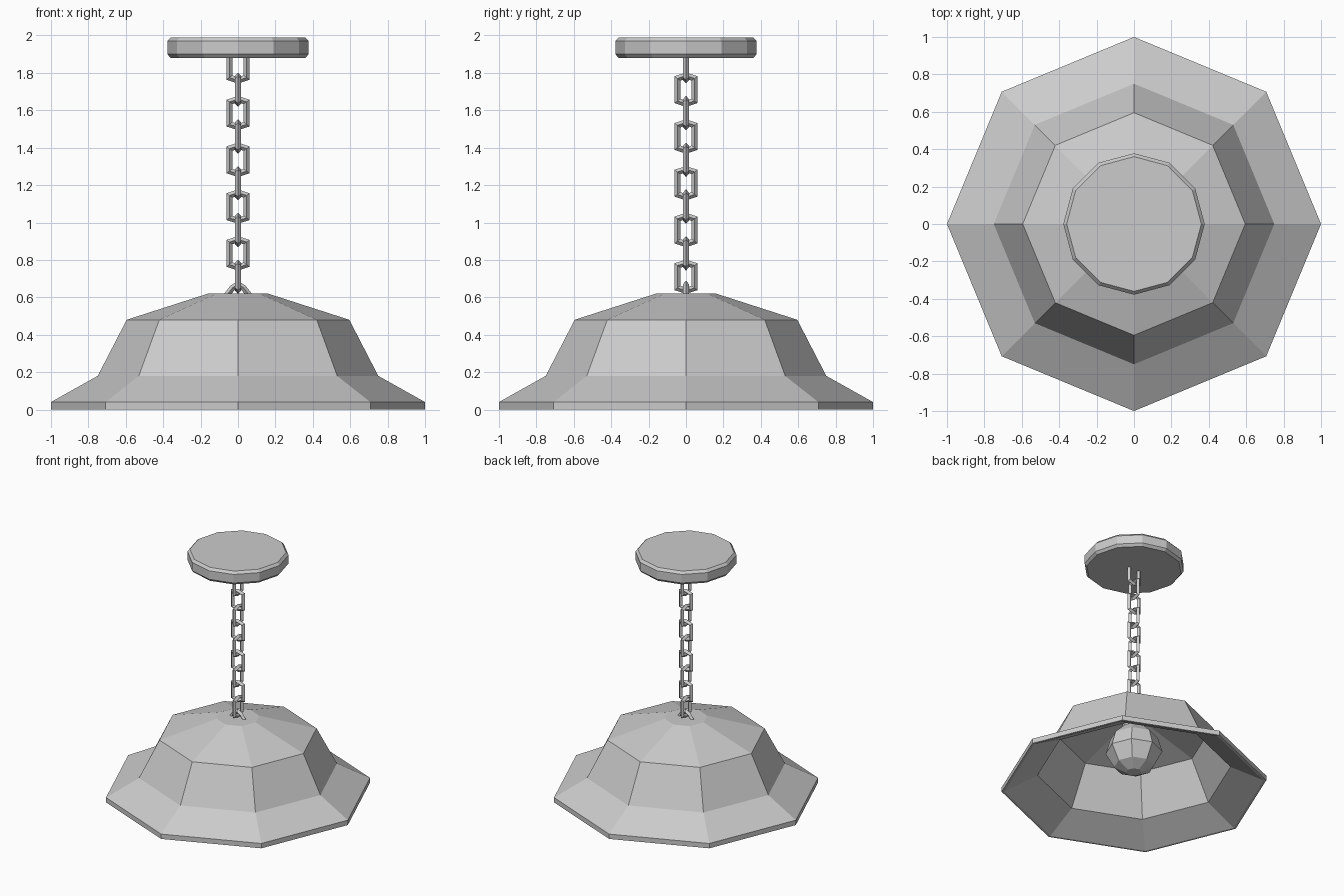
import bpy, bmesh
from math import sin, cos, tau
from mathutils import Vector

if "Cube" in bpy.data.objects:
    bpy.data.objects.remove(bpy.data.objects["Cube"])


def finish(name, bm):
    bmesh.ops.recalc_face_normals(bm, faces=bm.faces)
    mesh = bpy.data.meshes.new(name)
    bm.to_mesh(mesh)
    bm.free()
    obj = bpy.data.objects.new(name, mesh)
    bpy.context.collection.objects.link(obj)
    return obj


def bridge(bm, a, b):
    n = len(a)
    for i in range(n):
        bm.faces.new((a[i], a[(i + 1) % n], b[(i + 1) % n], b[i]))


def lathe(name, profile, sides):
    """Turn an (r, z) profile into a faceted solid capped at both ends."""
    bm = bmesh.new()
    rings = [[bm.verts.new((r * cos(tau * i / sides), r * sin(tau * i / sides), z))
              for i in range(sides)] for r, z in profile]
    for a, b in zip(rings, rings[1:]):
        bridge(bm, a, b)
    bm.faces.new(rings[0])
    bm.faces.new(rings[-1])
    return finish(name, bm)


def bar(name, path, closed, radius=0.016, along_y=False):
    """Sweep a diamond section along a flat path with mitred corners."""
    bm = bmesh.new()
    pts = [Vector((x, 0, z)) for x, z in path]
    n = len(pts)
    rings = []
    for i, p in enumerate(pts):
        before = pts[i - 1] if closed or i > 0 else p * 2 - pts[1]
        after = pts[(i + 1) % n] if closed or i < n - 1 else p * 2 - pts[i - 1]
        d1, d2 = (p - before).normalized(), (after - p).normalized()
        t = (d1 + d2).normalized()
        side = Vector((t.z, 0, -t.x)) * (radius / max(t.dot(d1), 0.3))
        up = Vector((0, radius, 0))
        ring = [p + side, p + up, p - side, p - up]
        if along_y:
            ring = [Vector((-v.y, v.x, v.z)) for v in ring]
        rings.append([bm.verts.new(v) for v in ring])
    for a, b in zip(rings, rings[1:]):
        bridge(bm, a, b)
    if closed:
        bridge(bm, rings[-1], rings[0])
    else:
        bm.faces.new(rings[0])
        bm.faces.new(rings[-1])
    return finish(name, bm)


# Octagonal hollow shade: up the outside, then down the inside
outer = [(1, 0), (1, 0.04), (0.75, 0.18), (0.595, 0.48), (0.16, 0.62)]
inner = [(0.98, 0), (0.73, 0.13), (0.57, 0.45), (0.14, 0.58)]
shade = lathe("lamp_shade", inner[::-1] + outer, 8)

# Bulb under the shade
lathe("bulb", [(0.06, 0.12), (0.15, 0.17), (0.215, 0.29), (0.18, 0.41),
               (0.09, 0.50), (0.08, 0.59)], 8)

# Twelve-sided ceiling plate with chamfered edges
lathe("ceiling_plate", [(0.36, 1.88), (0.378, 1.90), (0.378, 1.97), (0.36, 1.99)], 12)

# Chain of alternating hexagonal links
W, C, H = 0.046, 0.06, 0.075
for i in range(9):
    z = 1.71 - 0.125 * i
    bar(f"chain_link_{i + 1}",
        [(W, z - C), (W, z + C), (0, z + H), (-W, z + C), (-W, z - C), (0, z - H)],
        True, along_y=i % 2 == 0)

# Open loops holding the chain at each end
bar("top_loop", [(-W, 1.885), (-W, 1.775), (0, 1.76), (W, 1.775), (W, 1.885)], False)
bar("bottom_loop", [(-0.065, 0.605), (-0.03, 0.65), (0, 0.67),
                    (0.03, 0.65), (0.065, 0.605)], False)
